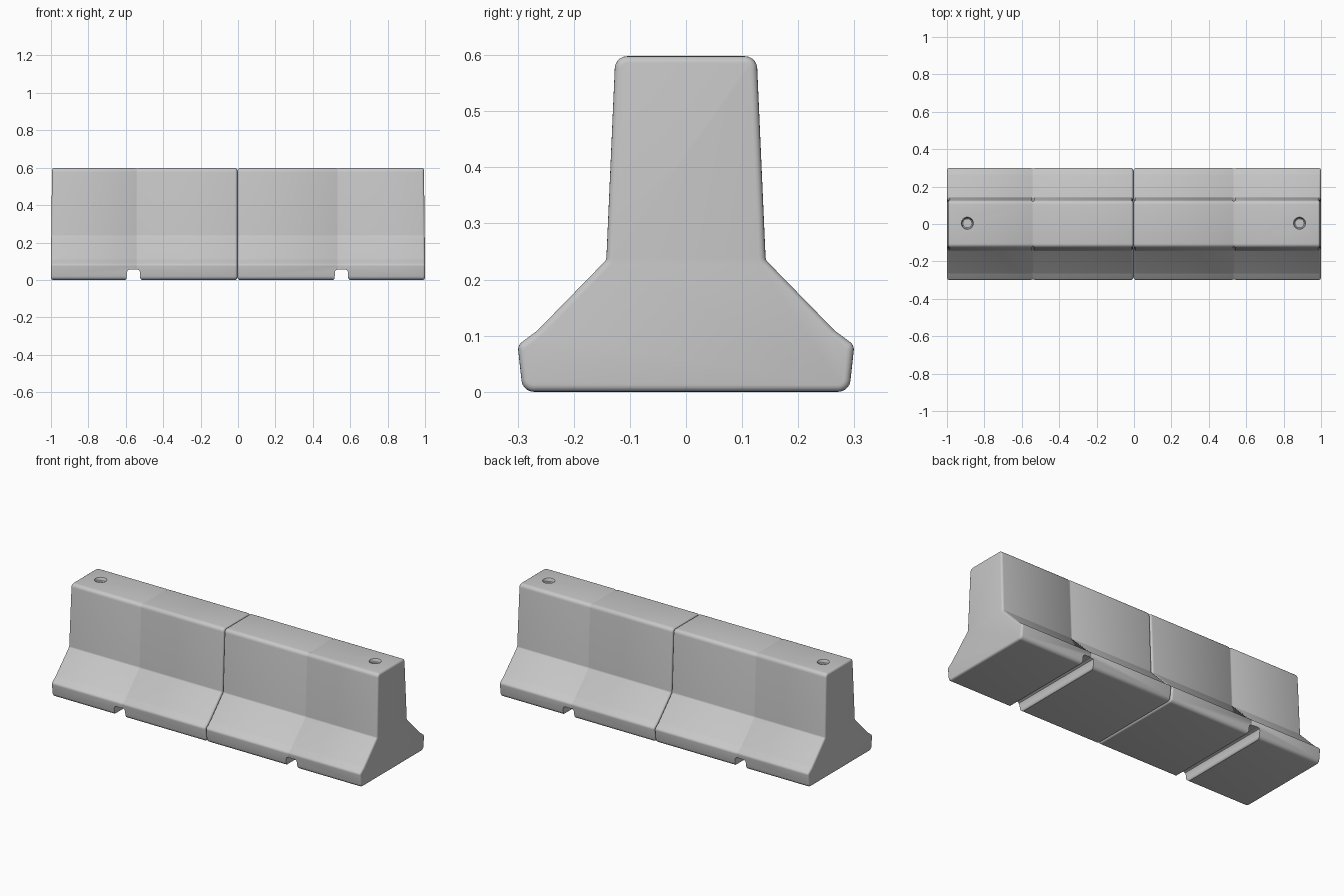
import bpy, bmesh, math
from mathutils import Vector

if "Cube" in bpy.data.objects:
    bpy.data.objects.remove(bpy.data.objects["Cube"])

concrete = bpy.data.materials.new("concrete_grey")
concrete.diffuse_color = (0.57, 0.57, 0.57, 1)
concrete.use_nodes = True
concrete.node_tree.nodes["Principled BSDF"].inputs["Base Color"].default_value = concrete.diffuse_color

SEAM = -0.003          # joint between the two barrier blocks
# Half profile (y, z, corner radius) from bottom to top
HALF = [(0.291, 0.0, 0.022), (0.300, 0.083, 0.016), (0.265, 0.109, 0.03),
        (0.142, 0.235, 0.012), (0.126, 0.598, 0.022)]
OUTLINE = HALF + [(-y, z, r) for y, z, r in reversed(HALF)]


def rounded_profile(inset, steps=5):
    """Outline moved inward by inset, with its corners rounded."""
    n, pts = len(OUTLINE), []
    corners = [Vector(p[:2]) for p in OUTLINE]
    for i, c in enumerate(corners):
        a = (c - corners[i - 1]).normalized()
        b = (corners[(i + 1) % n] - c).normalized()
        na, nb = Vector((-a.y, a.x)), Vector((-b.y, b.x))
        p = c + (na + nb) * inset / (1 + na.dot(nb))
        turn = a.x * b.y - a.y * b.x
        r = max(0.002, OUTLINE[i][2] - inset * (1 if turn > 0 else -1))
        t = r * math.tan(a.angle(b) / 2)
        p0, p1 = p - a * t, p + b * t
        arc = a.angle(b)
        centre = p0 + (na if turn > 0 else -na) * r
        for k in range(steps + 1):
            ang = math.copysign(arc * k / steps, turn)
            d = p0 - centre
            pts.append(centre + Vector((d.x * math.cos(ang) - d.y * math.sin(ang),
                                        d.x * math.sin(ang) + d.y * math.cos(ang))))
    return pts


def mesh_object(name, rings):
    """Skin closed rings of 3D points and cap both ends."""
    bm = bmesh.new()
    loops = [[bm.verts.new(p) for p in ring] for ring in rings]
    n = len(loops[0])
    for l0, l1 in zip(loops, loops[1:]):
        for i in range(n):
            j = (i + 1) % n
            bm.faces.new((l0[i], l0[j], l1[j], l1[i]))
    bm.faces.new(loops[0])
    bm.faces.new(loops[-1])
    bmesh.ops.recalc_face_normals(bm, faces=bm.faces)
    me = bpy.data.meshes.new(name)
    bm.to_mesh(me)
    bm.free()
    ob = bpy.data.objects.new(name, me)
    bpy.context.collection.objects.link(ob)
    me.materials.append(concrete)
    return ob


def cut(ob, cutter):
    mod = ob.modifiers.new(cutter.name, 'BOOLEAN')
    mod.operation = 'DIFFERENCE'
    mod.solver = 'EXACT'
    mod.object = cutter
    bpy.context.view_layer.objects.active = ob
    bpy.ops.object.modifier_apply(modifier=mod.name)
    bpy.data.objects.remove(cutter)


def barrier(name, side, length):
    # Stations along the block: rounded ends and a shallow mould groove
    R = 0.012
    angles = [math.radians(a) for a in (0, 22.5, 45, 67.5, 90)]
    stations = [(0.001 + R * (1 - math.cos(a)), R * (1 - math.sin(a))) for a in angles]
    stations += [(0.528, 0), (0.533, 0.003), (0.541, 0.003), (0.546, 0)]
    stations += [(length - R * (1 - math.sin(a)), R * (1 - math.cos(a))) for a in angles]
    rings = []
    for x, inset in stations:
        lean = 0.012 if x > 0.9 else 0     # outer end leans in slightly
        rings.append([(SEAM + side * (x - lean * max(0, p.y - 0.1)), p.x, p.y)
                      for p in rounded_profile(inset)])
    body = mesh_object(name, rings)

    # Drainage slot with flared mouth and rounded roof
    half = [(0.060, -0.02), (0.044, -0.001), (0.039, 0.004), (0.036, 0.012),
            (0.035, 0.042), (0.031, 0.051), (0.022, 0.055)]
    slot = half + [(-u, z) for u, z in reversed(half)]
    cut(body, mesh_object("slot_cutter", [
        [(SEAM + side * (0.556 + u), y, z) for u, z in slot] for y in (-0.4, 0.4)]))

    # Lifting socket in the top, with a softened rim
    rings = [[(SEAM + side * 0.888 + r * math.cos(k * math.tau / 32),
               0.004 + r * math.sin(k * math.tau / 32), z) for k in range(32)]
             for r, z in ((0.024, 0.576), (0.028, 0.580), (0.029, 0.592),
                          (0.033, 0.5985), (0.033, 0.62))]
    cut(body, mesh_object("socket_cutter", rings))

    bpy.ops.object.select_all(action='DESELECT')
    body.select_set(True)
    bpy.context.view_layer.objects.active = body
    bpy.ops.object.shade_smooth_by_angle(angle=math.radians(35))
    return body


barrier("left_barrier_block", -1, 0.997)
barrier("right_barrier_block", 1, 1.003)
